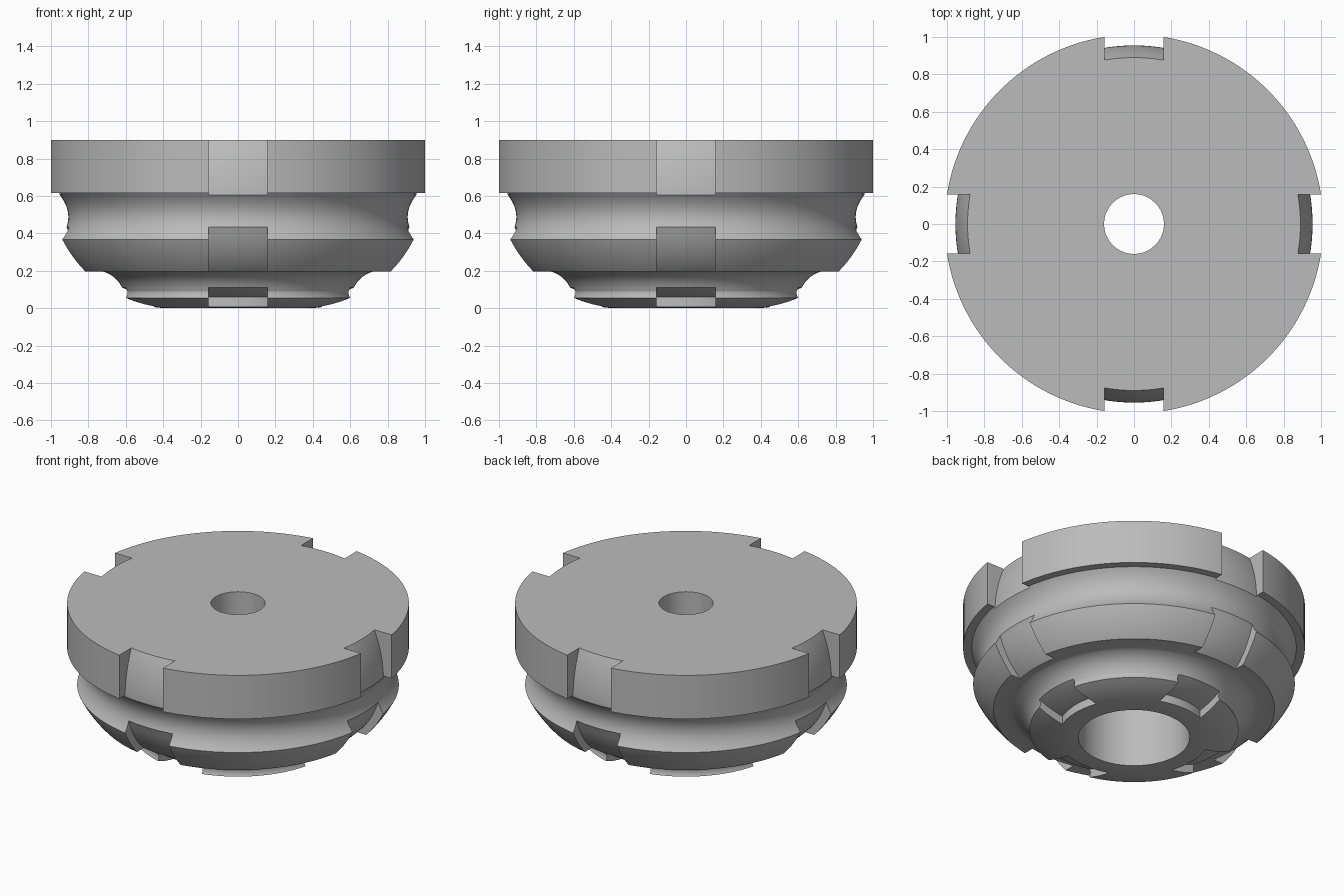
import bpy, bmesh, math
from mathutils import Vector, Matrix

if "Cube" in bpy.data.objects:
    bpy.data.objects.remove(bpy.data.objects["Cube"], do_unlink=True)

SEGMENTS = 144
SLOT_HALF = 0.158

grey = bpy.data.materials.new("plain grey")
grey.use_nodes = True
colour = (0.5, 0.5, 0.5, 1)
grey.diffuse_color = colour
grey.node_tree.nodes["Principled BSDF"].inputs["Base Color"].default_value = colour


def arc(a, b, bulge, steps=12):
    """Points from a to b, bowed sideways by bulge at the middle; b is left out."""
    a, b = Vector(a), Vector(b)
    d = b - a
    side = Vector((d.y, -d.x)).normalized()
    return [a + d * t + side * bulge * 4 * t * (1 - t)
            for t in (i / steps for i in range(steps))]


def add_object(name, bm):
    bmesh.ops.recalc_face_normals(bm, faces=bm.faces)
    mesh = bpy.data.meshes.new(name)
    bm.to_mesh(mesh)
    bm.free()
    mesh.materials.append(grey)
    obj = bpy.data.objects.new(name, mesh)
    bpy.context.collection.objects.link(obj)
    return obj


def lathe(name, profile):
    """Turn a closed (radius, height) outline about the z axis."""
    bm = bmesh.new()
    rings = []
    for i in range(SEGMENTS):
        turn = Matrix.Rotation(math.tau * (i + 0.5) / SEGMENTS, 3, "Z")
        rings.append([bm.verts.new(turn @ Vector((r, 0, z))) for r, z in profile])
    n = len(profile)
    for i, ring in enumerate(rings):
        after = rings[(i + 1) % SEGMENTS]
        for j in range(n):
            k = (j + 1) % n
            bm.faces.new((ring[j], after[j], after[k], ring[k]))
    return add_object(name, bm)


def boolean(obj, other, operation):
    mod = obj.modifiers.new("cut", "BOOLEAN")
    mod.operation = operation
    mod.solver = "EXACT"
    mod.object = other
    bpy.context.view_layer.objects.active = obj
    bpy.ops.object.modifier_apply(modifier=mod.name)
    bpy.data.objects.remove(other, do_unlink=True)


# Body outline: foot, neck, flared ring, groove, rim, then the stepped bore
outline = [(0.33, 0.0)]
outline += arc((0.38, 0.0), (0.62, 0.055), 0.012)
outline += arc((0.62, 0.055), (0.612, 0.09), -0.003, 3)
outline += arc((0.612, 0.09), (0.725, 0.197), -0.02)
outline += [(0.725, 0.197)]
outline += arc((0.832, 0.197), (0.953, 0.368), 0.008)
outline += arc((0.953, 0.368), (0.962, 0.615), -0.05, 18)
outline += [(0.962, 0.615), (1.0125, 0.615), (1.0125, 0.9)]
outline += [(0.16, 0.9), (0.16, 0.55), (0.33, 0.55)]
body = lathe("grooved_body", outline)

# Slot cutter: everything outside a rounded core, kept only inside four arms
core = [(0.45, -0.1), (0.45, 0.06)]
core += arc((0.45, 0.06), (0.62, 0.11), 0.006, 6)[1:]
core += arc((0.62, 0.11), (0.915, 0.43), 0.05)
core += arc((0.915, 0.43), (0.955, 0.6), 0.012, 8)
core += arc((0.955, 0.6), (0.89, 0.9), 0.015)
core += [(0.89, 0.9), (0.87, 0.95), (1.2, 0.95), (1.2, -0.1)]

for axis in range(2):
    cutter = lathe("slot_cutter", core)
    bm = bmesh.new()
    size = [3, 3, 3]
    size[axis] = 2 * SLOT_HALF
    bmesh.ops.create_cube(bm, size=1)
    bmesh.ops.scale(bm, vec=size, verts=bm.verts)
    boolean(cutter, add_object("slot_arm", bm), "INTERSECT")
    boolean(body, cutter, "DIFFERENCE")

bpy.ops.object.select_all(action="DESELECT")
body.select_set(True)
bpy.context.view_layer.objects.active = body
bpy.ops.object.shade_smooth_by_angle(angle=math.radians(20))
